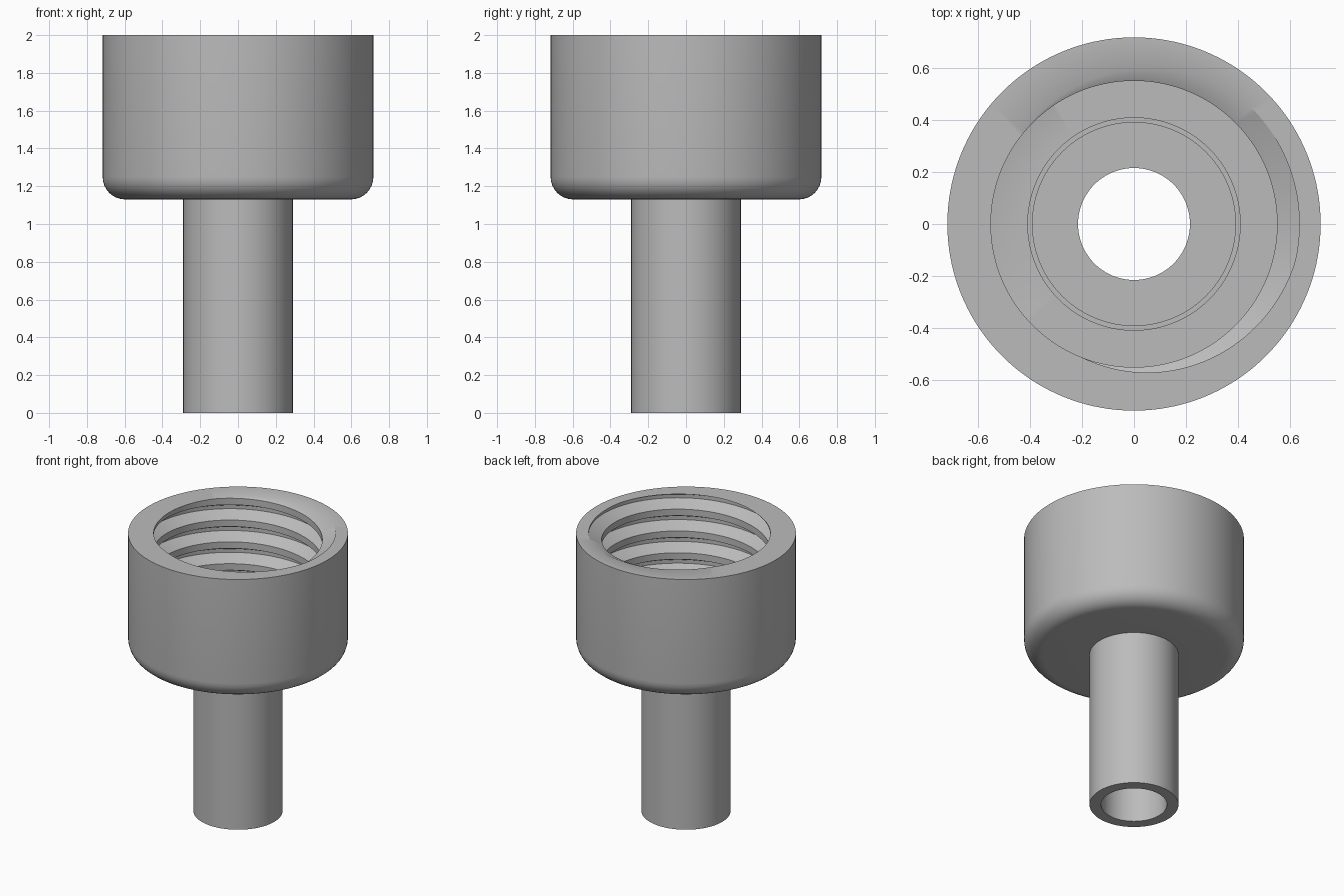
import bpy, bmesh, math

cube = bpy.data.objects.get("Cube")
if cube:
    bpy.data.objects.remove(cube, do_unlink=True)

SEGMENTS = 144
TOP, FLOOR, BASE = 2.0, 1.25, 1.13
OUTER, CREST, ROOT = 0.717, 0.55, 0.635
STEM, BORE = 0.29, 0.215
PITCH = 0.157
FILLET = 0.12

grey = bpy.data.materials.new("plain grey")
grey.use_nodes = True
colour = (0.5, 0.5, 0.5, 1)
grey.diffuse_color = colour
grey.node_tree.nodes["Principled BSDF"].inputs["Base Color"].default_value = colour


def lathe(name, profile_at):
    """Revolve a profile that may change with the angle."""
    bm = bmesh.new()
    columns = []
    for j in range(SEGMENTS + 1):
        a = math.tau * j / SEGMENTS
        columns.append([bm.verts.new((r * math.cos(a), r * math.sin(a), z))
                        for r, z in profile_at(a)])
    for c, d in zip(columns, columns[1:]):
        for i in range(len(c) - 1):
            bm.faces.new((c[i], d[i], d[i + 1], c[i + 1]))
    bmesh.ops.remove_doubles(bm, verts=bm.verts, dist=0.00002)
    mesh = bpy.data.meshes.new(name)
    bm.to_mesh(mesh)
    bm.free()
    mesh.materials.append(grey)
    obj = bpy.data.objects.new(name, mesh)
    bpy.context.collection.objects.link(obj)
    bpy.ops.object.select_all(action="DESELECT")
    obj.select_set(True)
    bpy.context.view_layer.objects.active = obj
    bpy.ops.object.shade_smooth_by_angle(angle=math.radians(30))
    return obj


# Right-handed trapezoid thread groove, measured from its centre line
HALF_ROOT, HALF_GROOVE = 0.08 * PITCH, 0.35 * PITCH


def thread_radius(offset):
    d = abs((offset + PITCH / 2) % PITCH - PITCH / 2)
    t = (HALF_GROOVE - d) / (HALF_GROOVE - HALF_ROOT)
    return CREST + (ROOT - CREST) * min(max(t, 0), 1)


def thread(angle):
    centre = TOP + PITCH * (angle - math.radians(15)) / math.tau
    points = []
    for turn in range(2, -8, -1):
        for step in (HALF_GROOVE, HALF_ROOT, -HALF_ROOT, -HALF_GROOVE):
            z = min(max(centre + turn * PITCH + step, FLOOR), TOP)
            points.append((thread_radius(z - centre), z))
    return points


# Threaded cap: underside, rounded edge, wall, rim, thread, floor, seal ridge
def cap_profile(angle):
    edge = [(OUTER - FILLET + FILLET * math.sin(t), BASE + FILLET - FILLET * math.cos(t))
            for t in (math.pi / 2 * k / 8 for k in range(9))]
    ridge = [(0.41, FLOOR), (0.41, FLOOR + 0.03), (0.39, FLOOR + 0.03), (0.39, FLOOR)]
    return ([(STEM, BASE)] + edge + [(OUTER, TOP)] + thread(angle)
            + ridge + [(BORE, FLOOR), (BORE, BASE)])


lathe("threaded_cap", cap_profile)

# Hollow stem below the cap
lathe("stem_tube", lambda a: [(BORE, BASE), (BORE, 0), (STEM, 0), (STEM, BASE)])
